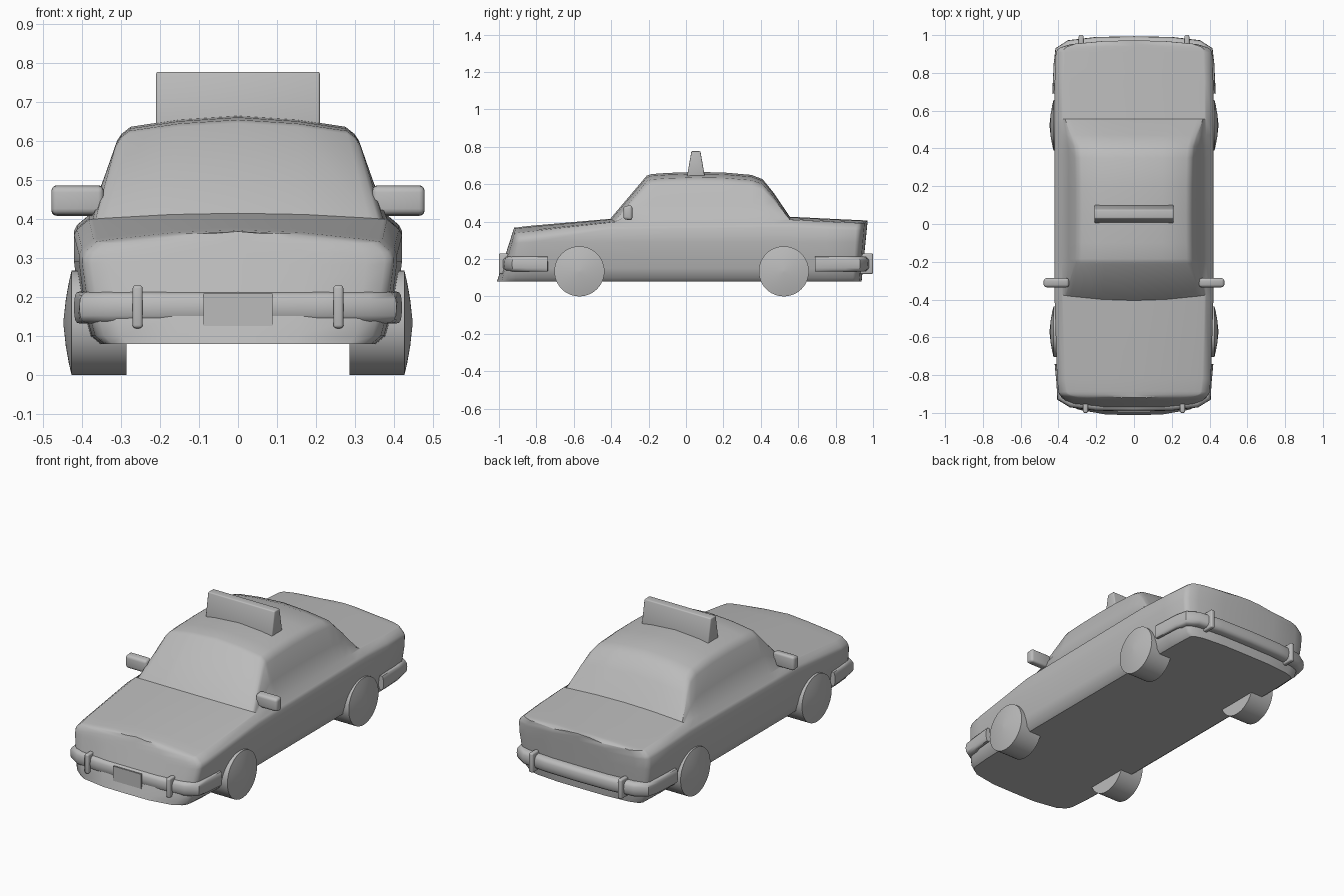
import bpy, bmesh, math
from mathutils import Vector

cube = bpy.data.objects.get("Cube")
if cube:
    bpy.data.objects.remove(cube, do_unlink=True)

grey = bpy.data.materials.new("plain grey")
grey.use_nodes = True
grey.diffuse_color = (0.5, 0.5, 0.5, 1)
grey.node_tree.nodes["Principled BSDF"].inputs["Base Color"].default_value = grey.diffuse_color

SIDES = {"left": 1, "right": -1}


def finish(name, bm):
    """Turn a bmesh into a named, smoothly shaded object."""
    bmesh.ops.remove_doubles(bm, verts=bm.verts, dist=0.0005)
    bmesh.ops.recalc_face_normals(bm, faces=bm.faces)
    mesh = bpy.data.meshes.new(name)
    bm.to_mesh(mesh)
    bm.free()
    mesh.materials.append(grey)
    obj = bpy.data.objects.new(name, mesh)
    bpy.context.collection.objects.link(obj)
    bpy.ops.object.select_all(action='DESELECT')
    obj.select_set(True)
    bpy.context.view_layer.objects.active = obj
    bpy.ops.object.shade_smooth_by_angle(angle=math.radians(37))


def loft(name, rings, caps=True):
    """Skin a row of closed rings."""
    bm = bmesh.new()
    rows = [[bm.verts.new(point) for point in ring] for ring in rings]
    for a, b in zip(rows, rows[1:]):
        for i in range(len(a)):
            bm.faces.new((a[i - 1], a[i], b[i], b[i - 1]))
    if caps:
        bm.faces.new(rows[0])
        bm.faces.new(rows[-1])
    finish(name, bm)


def block(name, centre, size, bevel=0.0, reshape=None):
    """Box, optionally reshaped and with rounded edges."""
    bm = bmesh.new()
    bmesh.ops.create_cube(bm, size=1)
    for v in bm.verts:
        if reshape:
            reshape(v.co)
        v.co = Vector(centre) + v.co * Vector(size)
    if bevel:
        bmesh.ops.bevel(bm, geom=bm.edges[:], offset=bevel, segments=3,
                        profile=0.5, affect='EDGES')
    finish(name, bm)


def follow(y, line):
    """Height of a line of (y, height) points at y."""
    for (ya, a), (yb, b) in zip(line, line[1:]):
        if y <= yb:
            return a + (b - a) * max(0, (y - ya) / (yb - ya))
    return line[-1][1]


# Body cross-section: lower side, then pairs for cabin and flat deck
LOWER = [(0, .08), (.36, .08), (.385, .1), (.4, .15), (.412, .23), (.42, .29)]
CABIN = [(.345, .5), (.31, .6), (.298, .618), (.275, .636), (.15, .655), (0, .665)]
DECK_X = [.372, .365, .357, .335, .17, 0]

# Long lines: centre of bonnet and boot, and how far the cabin has risen
DECK_LINE = [(-.94, .368), (-.4, .415), (.55, .426), (.95, .406)]
CABIN_LINE = [(-.405, 0), (-.21, .92), (-.185, .955), (-.1, .98), (.05, 1), (.2, .99),
              (.35, .935), (.41, .84), (.47, .53), (.555, 0)]


def body_ring(y, width=1.0, lean=0.0):
    crown = follow(y, DECK_LINE)
    edge = crown - (.03 if y < -.5 else .016)
    shoulder = edge - .025
    rise = follow(y, CABIN_LINE)
    half = [(x, min(z, shoulder - .03)) for x, z in LOWER]
    half += [(.42, shoulder - .015), (.412, shoulder), (.382, edge)]
    for (cabin_x, cabin_z), x in zip(CABIN, DECK_X):
        z = crown - (crown - edge) * (x / .382) ** 2
        half.append((x + (cabin_x - x) * rise, z + (cabin_z - z) * rise))
    # the foot of the windscreen bows back towards the pillars
    bow = .2 * (1 - rise) if -.5 < y < 0 else 0
    half = [(x * width, y + lean * (z - .22) + (bow * x * x if z > shoulder else 0), z)
            for x, z in half]
    return half + [(-x, yy, z) for x, yy, z in half[-2:0:-1]]


def end_rings(y, width, depth, lean, extra_lean):
    """Rounded nose or tail, closing towards the centre line."""
    rings = []
    for share in (1, .98, .94, .82, .42, 0):
        bulge = math.sqrt(1 - share ** 4)
        rings.append(body_ring(y + depth * bulge, width * share, lean + extra_lean * bulge))
    return rings


nose = end_rings(-.9, .95, -.066, .1, .22)
tail = end_rings(.9, .985, .053, .06, .04)
middle = [body_ring(y) for y, rise in CABIN_LINE]
loft("car_body", nose[::-1] + [body_ring(-.82, .97)] + middle + [body_ring(.75)] + tail,
     caps=False)


# Bumpers: rounded bar swept around each end
def bumper(name, half):
    path = [Vector((-x, y)) for x, y in half[:0:-1]] + [Vector(p) for p in half]
    last = len(path) - 1
    rings = []
    for i, p in enumerate(path):
        along = (path[min(i + 1, last)] - path[max(i - 1, 0)]).normalized()
        out = Vector((along.y, -along.x))
        if out.dot(p) < 0:
            out = -out
        # flatter along the wings
        reach = .015 if min(i, last - i) < 2 else .04
        ring = []
        for k in range(16):
            a = math.tau * k / 16
            c, s = math.cos(a), math.sin(a)
            off = out * reach * math.copysign(abs(c) ** .7, c)
            ring.append((p.x + off.x, p.y + off.y, .173 + .041 * math.copysign(abs(s) ** .7, s)))
        rings.append(ring)
    loft(name, rings)


bumper("front_bumper", [(0, -.952), (.2, -.948), (.33, -.932), (.375, -.905),
                        (.395, -.85), (.405, -.74)])
bumper("rear_bumper", [(0, .954), (.2, .95), (.34, .934), (.385, .905),
                       (.41, .85), (.418, .69)])

# Bumper guards and number plate
for side, s in SIDES.items():
    block(f"front_guard_{side}", (s * .257, -.96, .175), (.026, .08, .11), .008)
    block(f"rear_guard_{side}", (s * .28, .96, .175), (.026, .08, .11), .008)
block("front_plate", (0, -.994, .167), (.176, .008, .083))

# Wheels: flat tread with a shallow domed outer face
TREAD = [(.285, .134), (.426, .134), (.433, .105), (.441, .06), (.447, .005)]
TURNS = [math.tau * k / 48 for k in range(48)]
for side, s in SIDES.items():
    for end, y in (("front", -.57), ("rear", .523)):
        loft(f"{end}_wheel_{side}",
             [[(s * x, y + r * math.cos(a), .134 + r * math.sin(a)) for a in TURNS]
              for x, r in TREAD])


# Door mirrors, a little shallower at the front
def taper_front(co):
    if co.y < 0:
        co.z *= .85


for side, s in SIDES.items():
    block(f"door_mirror_{side}", (s * .411, -.311, .447), (.134, .048, .082), .014, taper_front)


# Roof sign, thinner at the top
def taper_top(co):
    if co.z > 0:
        co.y *= .5


block("roof_sign", (0, .053, .708), (.42, .096, .137), .006, taper_top)
